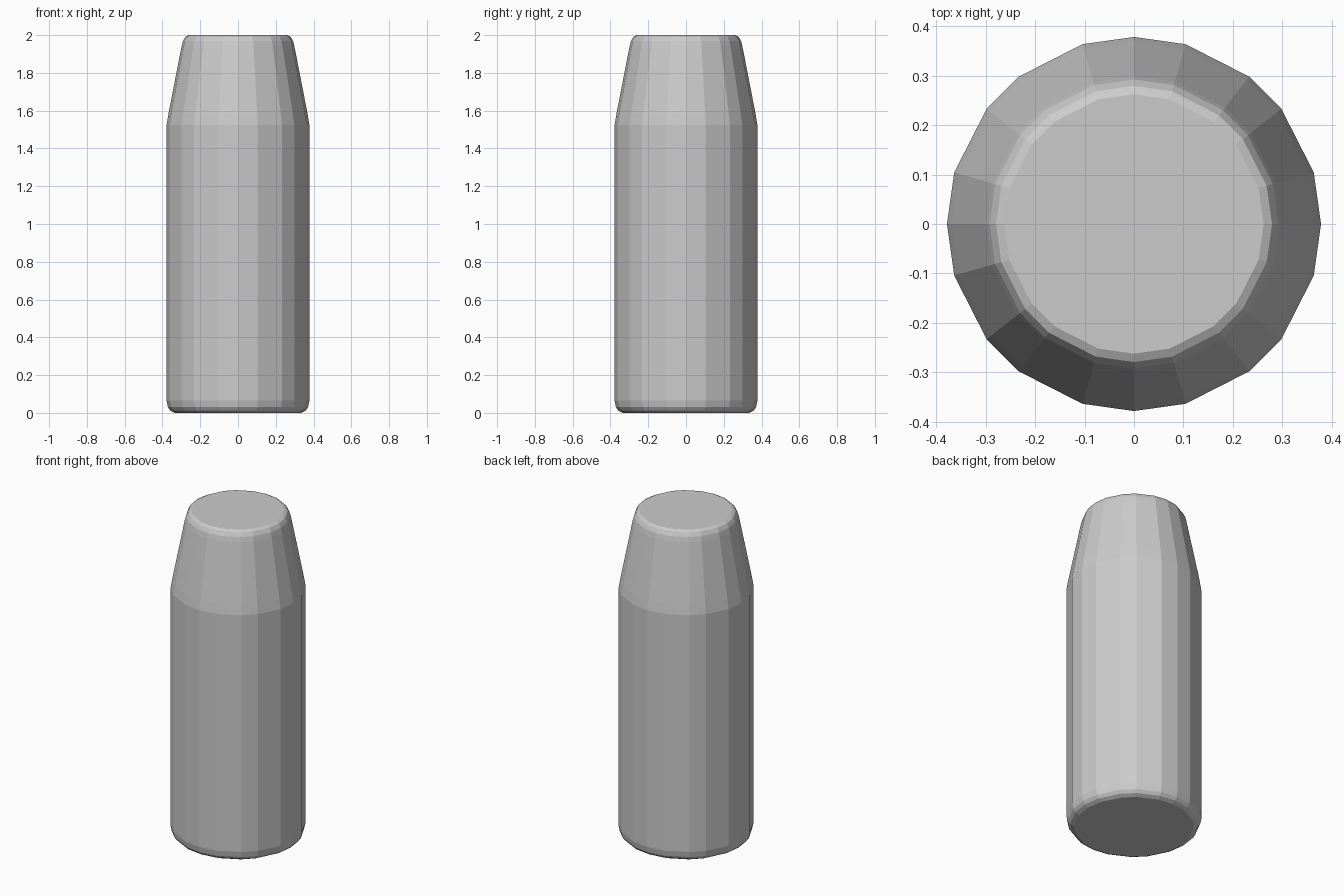
import bpy, bmesh
from math import radians, cos, sin

if "Cube" in bpy.data.objects:
    bpy.data.objects.remove(bpy.data.objects["Cube"])

# Slightly uneven 20-sided cross-section, repeated per quadrant
ANGLES = [radians(q * 90 + a) for q in range(4) for a in (0, 16, 38, 52, 74)]

# Side profile (radius, height): bevelled base, straight body, tapered neck, bevelled rim
PROFILE = [(0.335, 0.0), (0.358, 0.012), (0.371, 0.03), (0.378, 0.065),
           (0.378, 1.525), (0.368, 1.585), (0.299, 1.94), (0.292, 1.968),
           (0.279, 1.991), (0.262, 2.0)]

bm = bmesh.new()
rings = [[bm.verts.new((r * cos(a), r * sin(a), z)) for a in ANGLES] for r, z in PROFILE]
n = len(ANGLES)

# Walls between neighbouring rings
for low, high in zip(rings, rings[1:]):
    for i in range(n):
        j = (i + 1) % n
        bm.faces.new((low[i], low[j], high[j], high[i]))

# Flat end caps
bm.faces.new(rings[0][::-1])
bm.faces.new(rings[-1])

mesh = bpy.data.meshes.new("tapered_cylinder")
bm.to_mesh(mesh)
bm.free()
body = bpy.data.objects.new("tapered_cylinder", mesh)
bpy.context.collection.objects.link(body)
